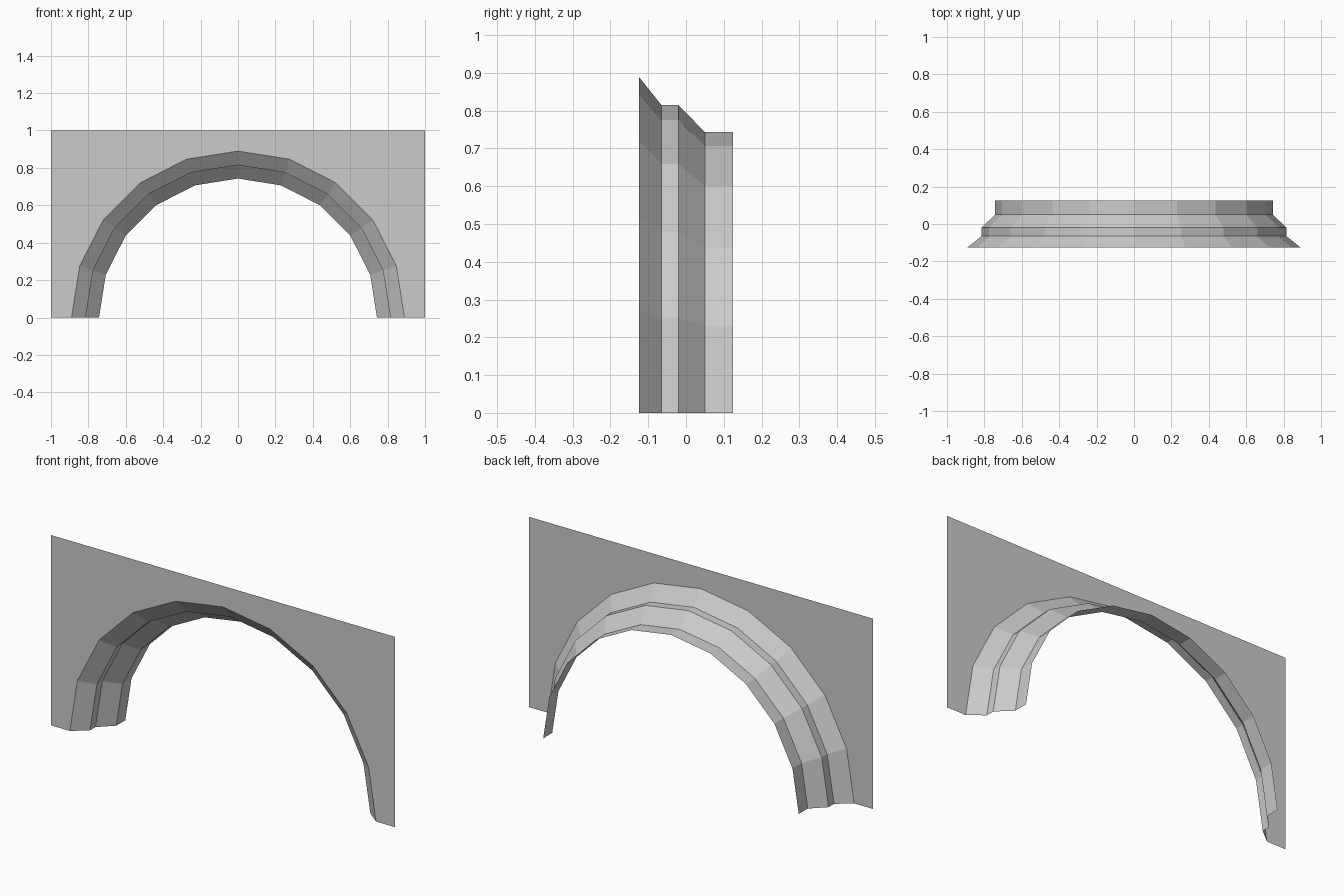
import bpy, bmesh
from math import cos, sin, pi

if "Cube" in bpy.data.objects:
    bpy.data.objects.remove(bpy.data.objects["Cube"])

SEGMENTS = 10
FRONT_Y = -0.125
# Moulding cross-section: (radius, y) from the front edge to the back edge
PROFILE = [(0.89, FRONT_Y), (0.815, -0.065), (0.815, -0.02),
           (0.743, 0.05), (0.743, 0.125)]


def arc(radius, y):
    """Points of a half circle from right to left."""
    return [(radius * cos(pi * i / SEGMENTS), y, max(0.0, radius * sin(pi * i / SEGMENTS)))
            for i in range(SEGMENTS + 1)]


def add_object(name, bm):
    mesh = bpy.data.meshes.new(name)
    bm.to_mesh(mesh)
    bm.free()
    obj = bpy.data.objects.new(name, mesh)
    bpy.context.collection.objects.link(obj)
    return obj


# Stepped arch moulding: profile swept around the half circle, facing inward
bm = bmesh.new()
rows = [[bm.verts.new(p) for p in arc(r, y)] for r, y in PROFILE]
for a, b in zip(rows, rows[1:]):
    for i in range(SEGMENTS):
        bm.faces.new((a[i], a[i + 1], b[i + 1], b[i]))
add_object("arch_moulding", bm)

# Flat front wall: rectangle with the arch opening cut out, facing -y
bm = bmesh.new()
corners = [(-1, FRONT_Y, 0), (-1, FRONT_Y, 1), (1, FRONT_Y, 1), (1, FRONT_Y, 0)]
outline = [bm.verts.new(p) for p in arc(*PROFILE[0]) + corners]
wall = bm.faces.new(outline)
wall.normal_update()
if wall.normal.y > 0:
    wall.normal_flip()
bmesh.ops.triangulate(bm, faces=[wall])
bmesh.ops.dissolve_limit(bm, angle_limit=0.01, verts=bm.verts, edges=bm.edges)
add_object("front_wall", bm)
